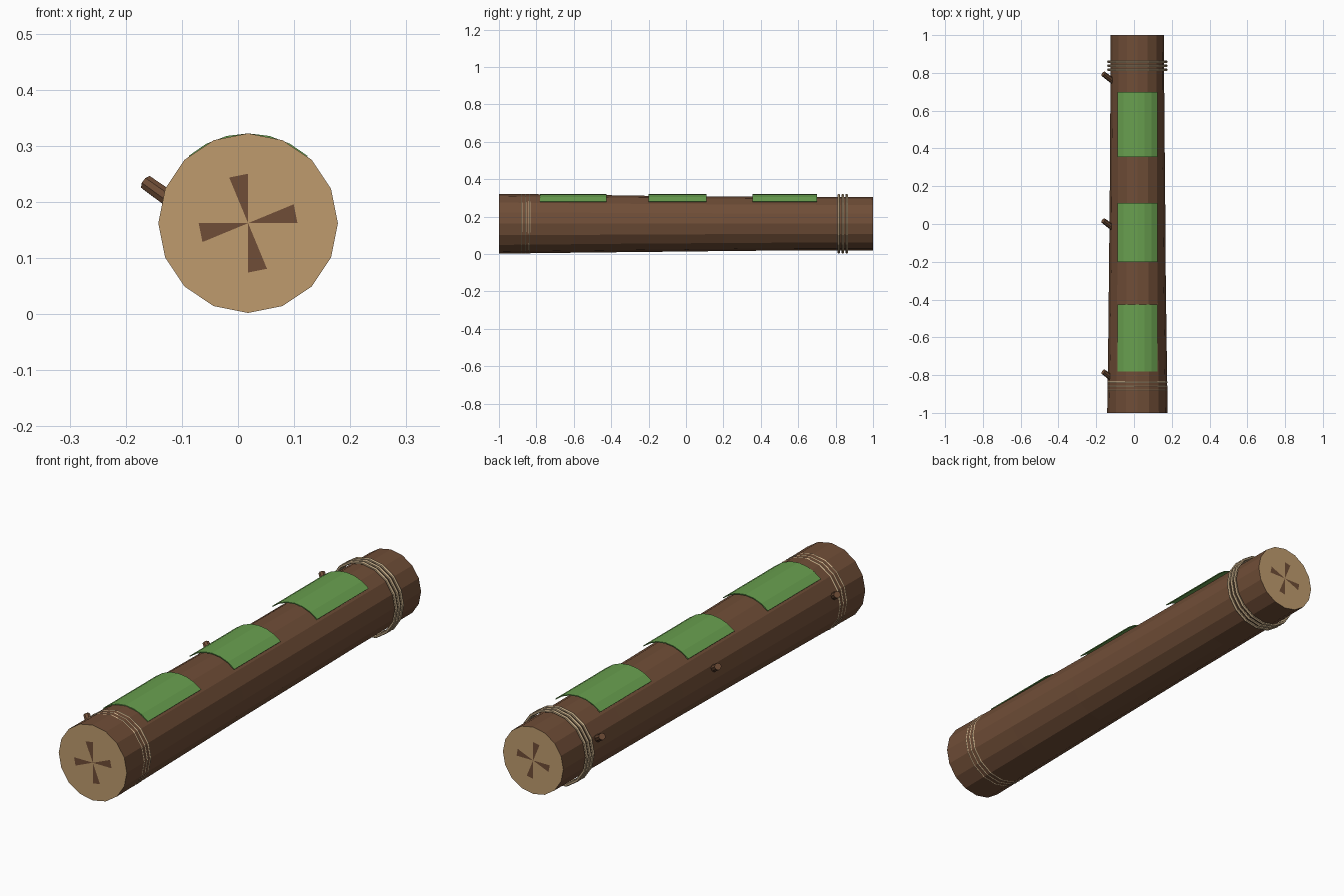
import bpy, bmesh, math, random
from mathutils import Vector

random.seed(4)
cube = bpy.data.objects.get("Cube")
if cube:
    bpy.data.objects.remove(cube)

CX, CZ, SIDES = 0.018, 0.162, 16


def material(name, rgb):
    m = bpy.data.materials.new(name)
    m.use_nodes = True
    m.diffuse_color = (*rgb, 1)
    m.node_tree.nodes["Principled BSDF"].inputs["Base Color"].default_value = (*rgb, 1)
    return m


bark = material("bark brown", (0.16, 0.075, 0.038))
wood = material("cut wood tan", (0.52, 0.33, 0.155))
rope = material("rope beige", (0.57, 0.42, 0.25))
moss = material("moss green", (0.14, 0.35, 0.078))


def finish(name, bm, *mats):
    bmesh.ops.recalc_face_normals(bm, faces=bm.faces)
    mesh = bpy.data.meshes.new(name)
    bm.to_mesh(mesh)
    bm.free()
    for m in mats:
        mesh.materials.append(m)
    ob = bpy.data.objects.new(name, mesh)
    bpy.context.collection.objects.link(ob)
    return ob


def polar(radius, angle, y):
    return Vector((CX + radius * math.cos(angle), y, CZ + radius * math.sin(angle)))


def ring(bm, radius, y, wobble=0.0):
    return [bm.verts.new(polar(radius - random.random() * wobble, math.tau * i / SIDES, y))
            for i in range(SIDES)]


def bridge(bm, a, b, mat=0):
    for i in range(len(a)):
        j = (i + 1) % len(a)
        bm.faces.new((a[i], a[j], b[j], b[i])).material_index = mat


# Tapered log with cut ends, each with four radial cracks
bm = bmesh.new()
stations = [(-1, 0.16), (-0.6, 0.156), (-0.2, 0.151), (0.2, 0.147), (0.6, 0.144), (1, 0.142)]
rings = [ring(bm, r, y, 0.002 if abs(y) < 1 else 0) for y, r in stations]
for a, b in zip(rings, rings[1:]):
    bridge(bm, a, b)
for outer, y, r in ((rings[0], -1, 0.088), (rings[-1], 1, 0.078)):
    inner = ring(bm, r, y)
    bridge(bm, outer, inner, 1)
    hub = bm.verts.new((CX, y, CZ))
    for i in range(SIDES):
        face = bm.faces.new((inner[i], inner[(i + 1) % SIDES], hub))
        face.material_index = 0 if i % 4 == 0 else 1
finish("log", bm, bark, wood)


# Rope bindings: three loops near each end
def rope_loop(name, y):
    bm = bmesh.new()
    loops = []
    for k in range(6):
        t = math.tau * k / 6
        loops.append(ring(bm, 0.154 + 0.006 * math.cos(t), y + 0.007 * math.sin(t)))
    for k in range(6):
        bridge(bm, loops[k], loops[(k + 1) % 6])
    finish(name, bm, rope)


for end, middle in (("front", -0.858), ("back", 0.838)):
    for k in (-1, 0, 1):
        rope_loop(f"{end}_rope_{k + 2}", middle + k * 0.021)


# Curved moss patches lying along the top
def moss_patch(name, y0, y1, strips=6, half=math.radians(41.5)):
    bm = bmesh.new()
    sections = []
    for i in range(strips + 1):
        a = math.pi / 2 - half + 2 * half * i / strips
        sections.append([bm.verts.new(polar(r, a, y))
                         for r, y in ((0.156, y0), (0.16, y0), (0.16, y1), (0.156, y1))])
    for a, b in zip(sections, sections[1:]):
        bridge(bm, a, b)
    bm.faces.new(sections[0])
    bm.faces.new(sections[-1])
    finish(name, bm, moss)


for name, y0, y1 in (("front", -0.78, -0.425), ("middle", -0.2, 0.11), ("back", 0.355, 0.7)):
    moss_patch(name + "_moss", y0, y1)

# Short branch stubs on the right side
for name, y in (("front", -0.782), ("middle", 0.018), ("back", 0.795)):
    tip = Vector((-0.163, y, 0.234))
    base = Vector((-0.09, y - 0.055, 0.182))
    axis = tip - base
    bm = bmesh.new()
    bmesh.ops.create_cone(bm, cap_ends=True, segments=8, radius1=0.016, radius2=0.014,
                          depth=axis.length)
    stub = finish(name + "_branch_stub", bm, bark)
    stub.location = (tip + base) / 2
    stub.rotation_euler = axis.to_track_quat("Z", "Y").to_euler()
